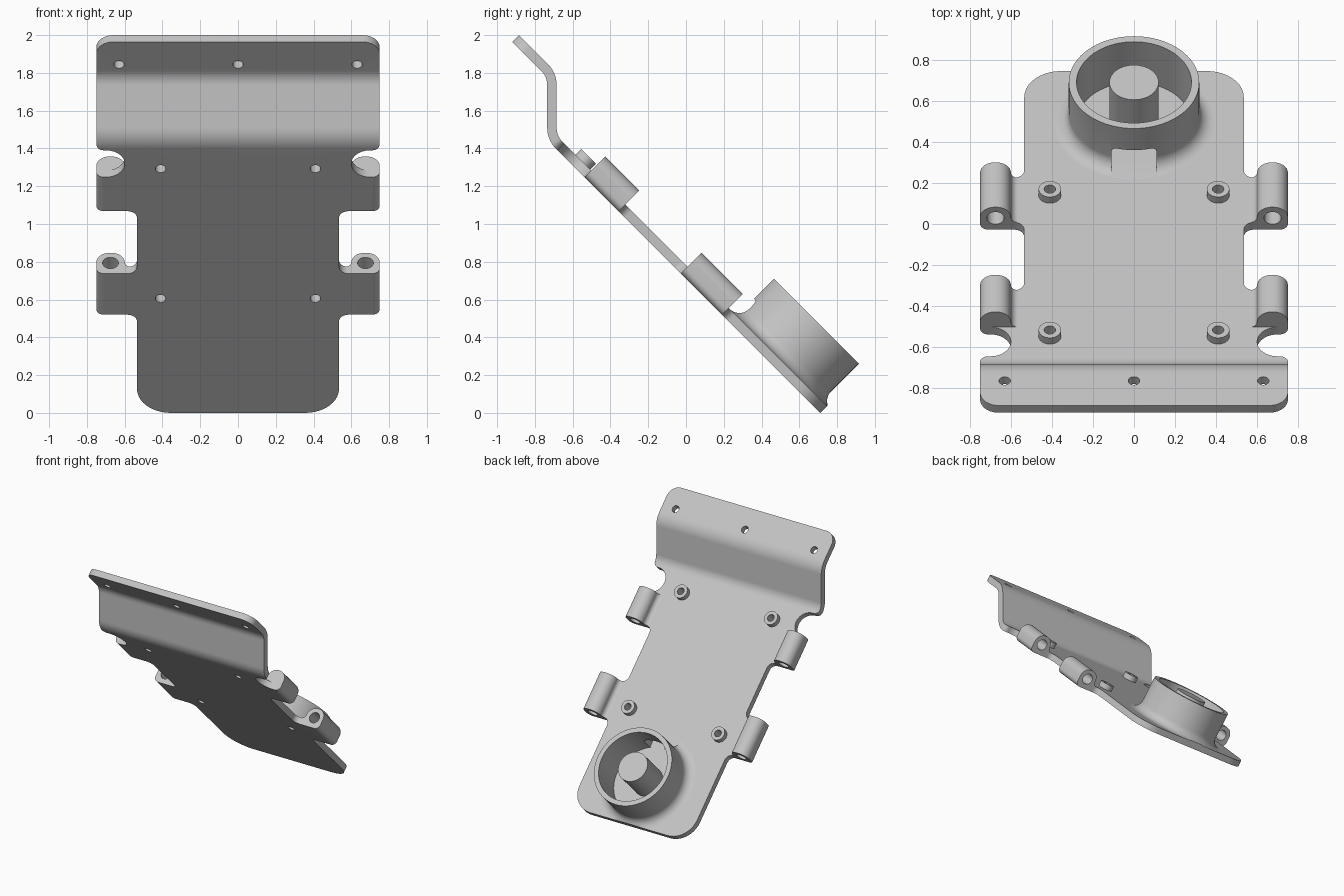
import bpy, bmesh, math
from mathutils import Vector

if "Cube" in bpy.data.objects:
    bpy.data.objects.remove(bpy.data.objects["Cube"], do_unlink=True)

# Parts are modelled flat as (x, distance up the plate, height), then bent.
THICK = 0.05
RADIUS = 0.13
ARC = RADIUS * math.pi / 4
FIRST, UPRIGHT, FLANGE = 1.979, 0.227, 0.218
PATH = [(FIRST, 0), (ARC, -math.pi / 4), (UPRIGHT, 0), (ARC, math.pi / 4), (9, 0)]
LENGTH = FIRST + UPRIGHT + FLANGE + 2 * ARC
LUGS = [(0.735, 1.043), (1.51, 1.765)]
BOSSES = [(s * 0.41, t) for s in (-1, 1) for t in (0.856, 1.827)]
CUP = 0.357
RIM = 0.329

grey = bpy.data.materials.new("light grey")
grey.use_nodes = True
grey.diffuse_color = (0.55, 0.55, 0.55, 1)
grey.node_tree.nodes["Principled BSDF"].inputs["Base Color"].default_value = (0.55, 0.55, 0.55, 1)


def bend(co):
    """Carry a flat point onto the sloping, bent sheet."""
    x, t, n = co
    y, z, heading = 0.7277, 0.0177, math.radians(135)
    for length, turn in PATH:
        step = min(t, length)
        half = turn * step / length / 2
        chord = step * (math.sin(half) / half if half else 1)
        y += chord * math.cos(heading + half)
        z += chord * math.sin(heading + half)
        heading += 2 * half
        t -= step
    h = n - THICK / 2
    return Vector((x, y + h * math.sin(heading), z - h * math.cos(heading)))


def rounded(corners, steps=8):
    """Polygon with each corner (x, y, radius) rounded."""
    out = []
    for i, (x, y, r) in enumerate(corners):
        p = Vector((x, y))
        if not r:
            out.append(p)
            continue
        a = (Vector(corners[i - 1][:2]) - p).normalized()
        b = (Vector(corners[(i + 1) % len(corners)][:2]) - p).normalized()
        centre = p + (a + b) * r
        for k in range(steps + 1):
            w = k / steps * math.pi / 2
            out.append(centre - b * r * math.cos(w) - a * r * math.sin(w))
    return out


def circle(cx, cy, r, sides=40):
    return [Vector((cx + r * math.cos(i * math.tau / sides),
                    cy + r * math.sin(i * math.tau / sides))) for i in range(sides)]


def prism(bm, points, a, b, along="n"):
    """Extrude a polygon along the height (n) or up the plate (t)."""
    def put(p, d):
        return bm.verts.new((p.x, p.y, d) if along == "n" else (p.x, d, p.y))
    low, high = [put(p, a) for p in points], [put(p, b) for p in points]
    bm.faces.new(low)
    bm.faces.new(high[::-1])
    for i in range(len(points)):
        bm.faces.new((low[i - 1], low[i], high[i], high[i - 1]))


def build(name, bm):
    bmesh.ops.recalc_face_normals(bm, faces=bm.faces)
    mesh = bpy.data.meshes.new(name)
    bm.to_mesh(mesh)
    bm.free()
    mesh.materials.append(grey)
    obj = bpy.data.objects.new(name, mesh)
    bpy.context.collection.objects.link(obj)
    return obj


def select(obj):
    bpy.ops.object.select_all(action="DESELECT")
    obj.select_set(True)
    bpy.context.view_layer.objects.active = obj


def cut(obj, cutter):
    cutter.hide_render = True
    select(obj)
    mod = obj.modifiers.new("cut", "BOOLEAN")
    mod.operation, mod.solver, mod.object = "DIFFERENCE", "EXACT", cutter
    bpy.ops.object.modifier_apply(modifier=mod.name)


def finish(obj):
    bm = bmesh.new()
    bm.from_mesh(obj.data)
    for v in bm.verts:
        v.co = bend(v.co)
    bmesh.ops.recalc_face_normals(bm, faces=bm.faces)
    bm.to_mesh(obj.data)
    bm.free()
    select(obj)
    bpy.ops.object.shade_smooth_by_angle(angle=math.radians(30))


# Cutter for screw holes and hinge bores
bm = bmesh.new()
for x, t in BOSSES:
    prism(bm, circle(x, t, 0.028, 24), -0.1, 0.2)
for x in (-0.63, 0, 0.63):
    prism(bm, circle(x, LENGTH - 0.17, 0.028, 24), -0.1, 0.2)
for s in (-1, 1):
    prism(bm, circle(s * 0.675, 0.08, 0.042), LUGS[0][0] - 0.1, LUGS[0][1] + 0.1, "t")
    prism(bm, circle(s * 0.675, 0.08, 0.042), LUGS[1][0] - 0.1, LUGS[1][1] - 0.04, "t")
holes = build("hole_cutter", bm)

# Sheet outline: body, lugs, side notches and flange
side = [(0.535, 0, 0.18)]
for a, b in LUGS:
    side += [(0.535, a, 0.05), (0.70, a, 0.02), (0.70, b, 0), (0.535, b, 0.05)]
side = side[:-2] + [(0.72, 1.765, 0), (0.60, 1.765, 0.1), (0.60, 1.966, 0.1),
                    (0.75, 1.966, 0.04), (0.75, LENGTH, 0.09)]
half = rounded(side + [(-x, t, r) for x, t, r in reversed(side)], 10)
bm = bmesh.new()
prism(bm, half, 0, THICK)
plate = build("back_plate", bm)
cut(plate, holes)

# Extra edge rows where the sheet bends
bm = bmesh.new()
bm.from_mesh(plate.data)
for start in (FIRST, FIRST + ARC + UPRIGHT):
    for k in range(9):
        bmesh.ops.bisect_plane(bm, geom=bm.verts[:] + bm.edges[:] + bm.faces[:],
                               plane_co=(0, start + ARC * k / 8, 0), plane_no=(0, 1, 0))
bm.to_mesh(plate.data)
bm.free()
finish(plate)

# Hinge barrels
barrel = rounded([(0.75, 0, 0.04), (0.75, 0.155, 0.07), (0.60, 0.155, 0.07),
                  (0.60, THICK, 0.035), (0.55, THICK, 0), (0.55, 0, 0)])
for s, hand in ((1, "left"), (-1, "right")):
    for (a, b), level in zip(LUGS, ("lower", "upper")):
        bm = bmesh.new()
        prism(bm, [Vector((s * p.x, p.y)) for p in barrel], a, b, "t")
        obj = build(f"{level}_{hand}_hinge_barrel", bm)
        cut(obj, holes)
        finish(obj)

# Screw bosses
for i, (x, t) in enumerate(BOSSES):
    bm = bmesh.new()
    prism(bm, circle(x, t, 0.055, 32), 0.03, 0.093)
    obj = build(f"screw_boss_{i + 1}", bm)
    cut(obj, holes)
    finish(obj)

# Round cup with a filleted foot
fillet = 0.07
section = [(0.318 + fillet * (1 - math.sin(w)), THICK + fillet * (1 - math.cos(w)))
           for w in (k * math.pi / 16 for k in range(9))]
section += [(0.318, RIM), (0.28, RIM), (0.28, 0.03), (0.318 + fillet, 0.03)]
bm = bmesh.new()
rows = []
for i in range(80):
    w = i * math.tau / 80
    rows.append([bm.verts.new((r * math.cos(w), max(CUP + r * math.sin(w), 0), n))
                 for r, n in section])
for i in range(80):
    for j in range(len(section)):
        bm.faces.new((rows[i - 1][j - 1], rows[i - 1][j], rows[i][j], rows[i][j - 1]))
cup = build("cup_wall", bm)

# Wire slot through the cup wall
bm = bmesh.new()
prism(bm, rounded([(-0.11, THICK + 0.001, 0), (0.11, THICK + 0.001, 0),
                   (0.11, 0.18, 0.03), (-0.11, 0.18, 0.03)]), CUP + 0.1, CUP + 0.5, "t")
slot = build("slot_cutter", bm)
cut(cup, slot)
finish(cup)

# Centre post
bm = bmesh.new()
prism(bm, circle(0, CUP, 0.12, 48), 0.03, RIM)
finish(build("centre_post", bm))

for cutter in (holes, slot):
    bpy.data.objects.remove(cutter, do_unlink=True)
